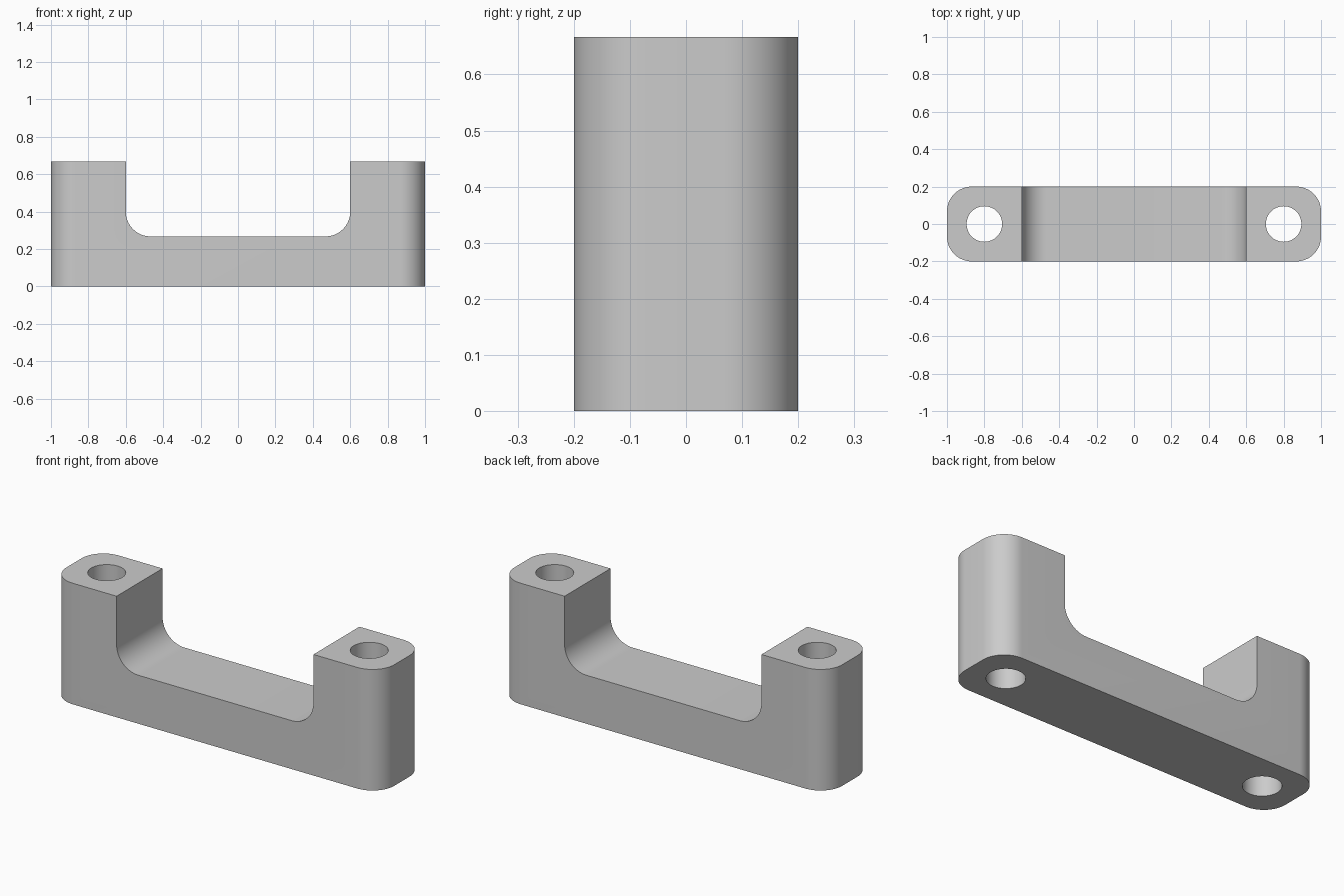
import bpy
import bmesh
import math

cube = bpy.data.objects.get("Cube")
if cube:
    bpy.data.objects.remove(cube, do_unlink=True)

LENGTH, DEPTH, HEIGHT = 2.0, 0.4, 0.667
NOTCH_X, NOTCH_Z = 0.6, 0.267
RADIUS = 0.133
HOLE_X, HOLE_R = 0.8, 0.095

grey = bpy.data.materials.new("plain grey")
grey.use_nodes = True
colour = (0.6, 0.6, 0.6, 1.0)
grey.diffuse_color = colour
grey.node_tree.nodes["Principled BSDF"].inputs["Base Color"].default_value = colour

# U-shaped side profile, extruded through the depth
half = [(LENGTH / 2, 0), (LENGTH / 2, HEIGHT), (NOTCH_X, HEIGHT), (NOTCH_X, NOTCH_Z)]
profile = half + [(-x, z) for x, z in reversed(half)]
bm = bmesh.new()
face = bm.faces.new([bm.verts.new((x, -DEPTH / 2, z)) for x, z in profile])
extruded = bmesh.ops.extrude_face_region(bm, geom=[face])["geom"]
bmesh.ops.translate(bm, vec=(0, DEPTH, 0),
                    verts=[v for v in extruded if isinstance(v, bmesh.types.BMVert)])
bmesh.ops.recalc_face_normals(bm, faces=bm.faces)


def needs_rounding(edge):
    """Upright outer corners and the inside corners of the notch."""
    a, b = (v.co for v in edge.verts)
    mid = (a + b) / 2
    upright = abs(a.z - b.z) > 0.1 and abs(mid.x) > LENGTH / 2 - 0.01
    inside = (abs(a.y - b.y) > 0.1 and abs(mid.z - NOTCH_Z) < 0.01
              and abs(abs(mid.x) - NOTCH_X) < 0.01)
    return upright or inside


bmesh.ops.bevel(bm, geom=[e for e in bm.edges if needs_rounding(e)], offset=RADIUS,
                offset_type='OFFSET', segments=16, profile=0.5, affect='EDGES')
mesh = bpy.data.meshes.new("bridge_bracket")
bm.to_mesh(mesh)
bm.free()
mesh.materials.append(grey)
bracket = bpy.data.objects.new("bridge_bracket", mesh)
bpy.context.collection.objects.link(bracket)

# Vertical through holes in both posts
for side, x in (("left", HOLE_X), ("right", -HOLE_X)):
    bpy.ops.mesh.primitive_cylinder_add(vertices=64, radius=HOLE_R, depth=HEIGHT * 2,
                                        location=(x, 0, HEIGHT / 2))
    cutter = bpy.context.object
    cutter.name = side + "_hole_cutter"
    cutter.data.materials.append(grey)
    cut = bracket.modifiers.new(side + "_hole", 'BOOLEAN')
    cut.operation = 'DIFFERENCE'
    cut.solver = 'EXACT'
    cut.object = cutter
    bpy.ops.object.select_all(action='DESELECT')
    bracket.select_set(True)
    bpy.context.view_layer.objects.active = bracket
    bpy.ops.object.modifier_apply(modifier=cut.name)
    bpy.data.objects.remove(cutter, do_unlink=True)

bpy.ops.object.shade_smooth_by_angle(angle=math.radians(30))
